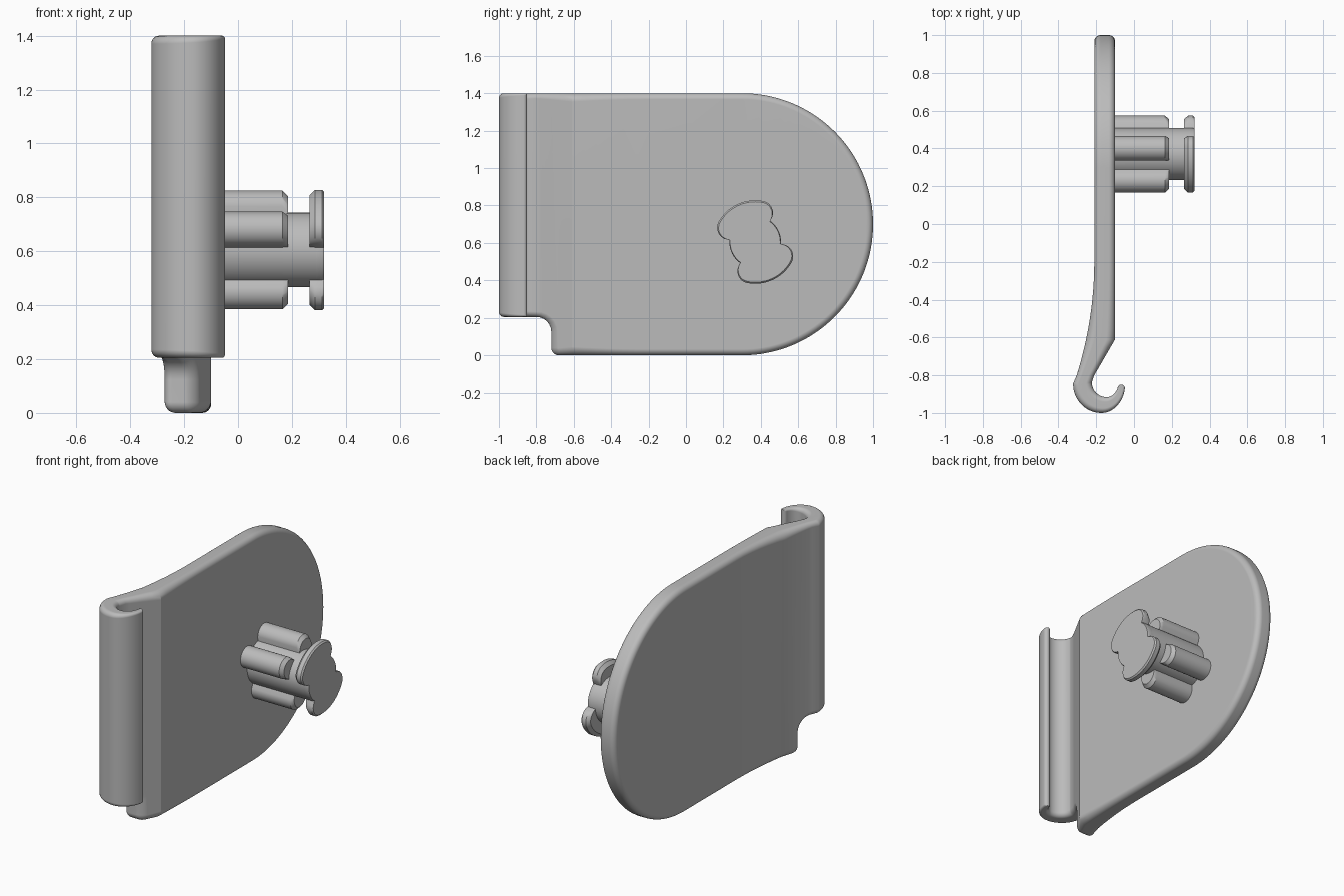
import bpy, bmesh
from math import sin, cos, pi, radians, sqrt, hypot

cube = bpy.data.objects.get("Cube")
if cube:
    bpy.data.objects.remove(cube, do_unlink=True)

grey = bpy.data.materials.new("plain grey")
grey.use_nodes = True
GREY = (0.5, 0.5, 0.5, 1)
grey.diffuse_color = GREY
grey.node_tree.nodes["Principled BSDF"].inputs["Base Color"].default_value = GREY


def loft(name, rings, cap_start=True, angle=25):
    """Skin a list of equal closed rings into one smooth-shaded part."""
    bm = bmesh.new()
    rows = [[bm.verts.new(p) for p in ring] for ring in rings]
    n = len(rows[0])
    for a, b in zip(rows, rows[1:]):
        for i in range(n):
            j = (i + 1) % n
            bm.faces.new((a[i], a[j], b[j], b[i]))
    bm.faces.new(rows[-1])
    if cap_start:
        bm.faces.new(rows[0][::-1])
    bmesh.ops.remove_doubles(bm, verts=bm.verts, dist=0.0002)
    bmesh.ops.recalc_face_normals(bm, faces=bm.faces)
    mesh = bpy.data.meshes.new(name)
    bm.to_mesh(mesh)
    bm.free()
    mesh.materials.append(grey)
    ob = bpy.data.objects.new(name, mesh)
    bpy.context.collection.objects.link(ob)
    bpy.ops.object.select_all(action='DESELECT')
    ob.select_set(True)
    bpy.context.view_layer.objects.active = ob
    bpy.ops.object.shade_smooth_by_angle(angle=radians(angle))
    wn = ob.modifiers.new("even shading", 'WEIGHTED_NORMAL')
    wn.keep_sharp = True
    return ob


# ---- plate with hooked front edge -------------------------------------
HEIGHT, R, END_Y = 1.4, 0.7, 0.3
STEPS = 6


def plate_section(y):
    """Outer and inner surface points of the plate at depth y."""
    s = max(0, -0.2 - y) / 0.52
    return (-0.21 - 0.07 * s * s, y), (-0.10 - 0.58 * max(0, -0.61 - y), y)


def section_ring(section, low, high):
    """Rounded slab section; low and high are (y, z, inward y, inward z)."""
    def edge(end):
        y, z, ny, nz = end
        o, i = section(y)
        thick = hypot(i[0] - o[0], i[1] - o[1])
        r = 0.3 * thick
        arc = [(r * (1 - cos(k * pi / 2 / STEPS)), r * (1 - sin(k * pi / 2 / STEPS)))
               for k in range(STEPS + 1)]
        pairs = arc + [(thick - u, d) for u, d in reversed(arc)]
        pts = []
        for u, d in pairs:
            o, i = section(y + d * ny)
            t = u / thick if thick > 1e-6 else 0.5
            pts.append((o[0] + (i[0] - o[0]) * t, o[1] + (i[1] - o[1]) * t, z + d * nz))
        return pts
    return edge(low) + edge(high)[::-1]


rings = []
# round back end
for k in range(37):
    c, s = cos(k * pi / 72), sin(k * pi / 72)
    y = END_Y + R * c
    rings.append(section_ring(plate_section, (y, R - R * s, -c, s), (y, R + R * s, -c, -s)))
# straight run and gentle flare
bottom = [(y, 0, 0, 1) for y in (0, -0.2, -0.27, -0.34, -0.41, -0.48, -0.55, -0.61, -0.65)]
# rounded lower corner, then the hollow notch
angles = [k * pi / 2 / STEPS for k in range(STEPS + 1)]
bottom += [(-0.68 - 0.04 * sin(a), 0.04 - 0.04 * cos(a), sin(a), cos(a)) for a in angles]
bottom += [(-0.80 + 0.08 * cos(a), 0.125 + 0.08 * sin(a), cos(a), sin(a)) for a in angles]
for b in bottom:
    rings.append(section_ring(plate_section, b, (b[0], HEIGHT, 0, -1)))


def hook_ring(o, i):
    return section_ring(lambda y: (o, i), (0, 0.205, 0, 1), (0, HEIGHT, 0, -1))


# curled hook
for k in range(29):
    t = k / 28
    a, b = radians(178 + 174 * t), radians(180 + 158 * t)
    rx = 0.15 if cos(a) < 0 else 0.125
    bx = 0.078 if cos(b) < 0 else 0.063
    o = (-0.172 + rx * cos(a), -0.848 + 0.152 * sin(a))
    i = (-0.145 + bx * cos(b), -0.838 + 0.078 * sin(b))
    rings.append(hook_ring(o, i))
# rounded hook tip
mx, my, half = (o[0] + i[0]) / 2, (o[1] + i[1]) / 2, (o[0] - i[0]) / 2
for k in range(1, 7):
    a = radians(14.5 * k)
    y = my + half * sin(a)
    rings.append(hook_ring((mx + half * cos(a), y), (mx - half * cos(a), y)))
loft("hooked_plate", rings, cap_start=False)

# ---- locking stud ------------------------------------------------------
NECK, REACH, LOBE = 0.138, 0.158, 0.065


def stud_radius(deg, filled):
    """Neck circle with paired round lobes; filled closes each pair to a fan."""
    off = abs((deg - 115 + 90) % 180 - 90)
    if filled and off < 36:
        return REACH + LOBE
    d = radians(off - 36)
    h = LOBE ** 2 - (REACH * sin(d)) ** 2
    return max(NECK, REACH * cos(d) + sqrt(h)) if h > 0 and cos(d) > 0 else NECK


def stud(name, stations, radius):
    """Stations are (x, inset) along the stud axis."""
    def ring(x, inset):
        pts = []
        for k in range(180):
            r = radius(2 * k)
            r = max(r - inset, min(r, NECK - 0.004))
            pts.append((x, 0.37 + r * cos(radians(2 * k)), 0.605 + r * sin(radians(2 * k))))
        return pts
    loft(name, [ring(*s) for s in stations], angle=32)


stud("stud_body", [(-0.13, 0), (0.165, 0), (0.185, 0.02)], lambda d: stud_radius(d, False))
stud("stud_neck", [(0.15, 0), (0.29, 0)], lambda d: NECK)
stud("stud_cap", [(0.265, 0.02), (0.285, 0), (0.312, 0), (0.32, 0.008)],
     lambda d: stud_radius(d, True))
